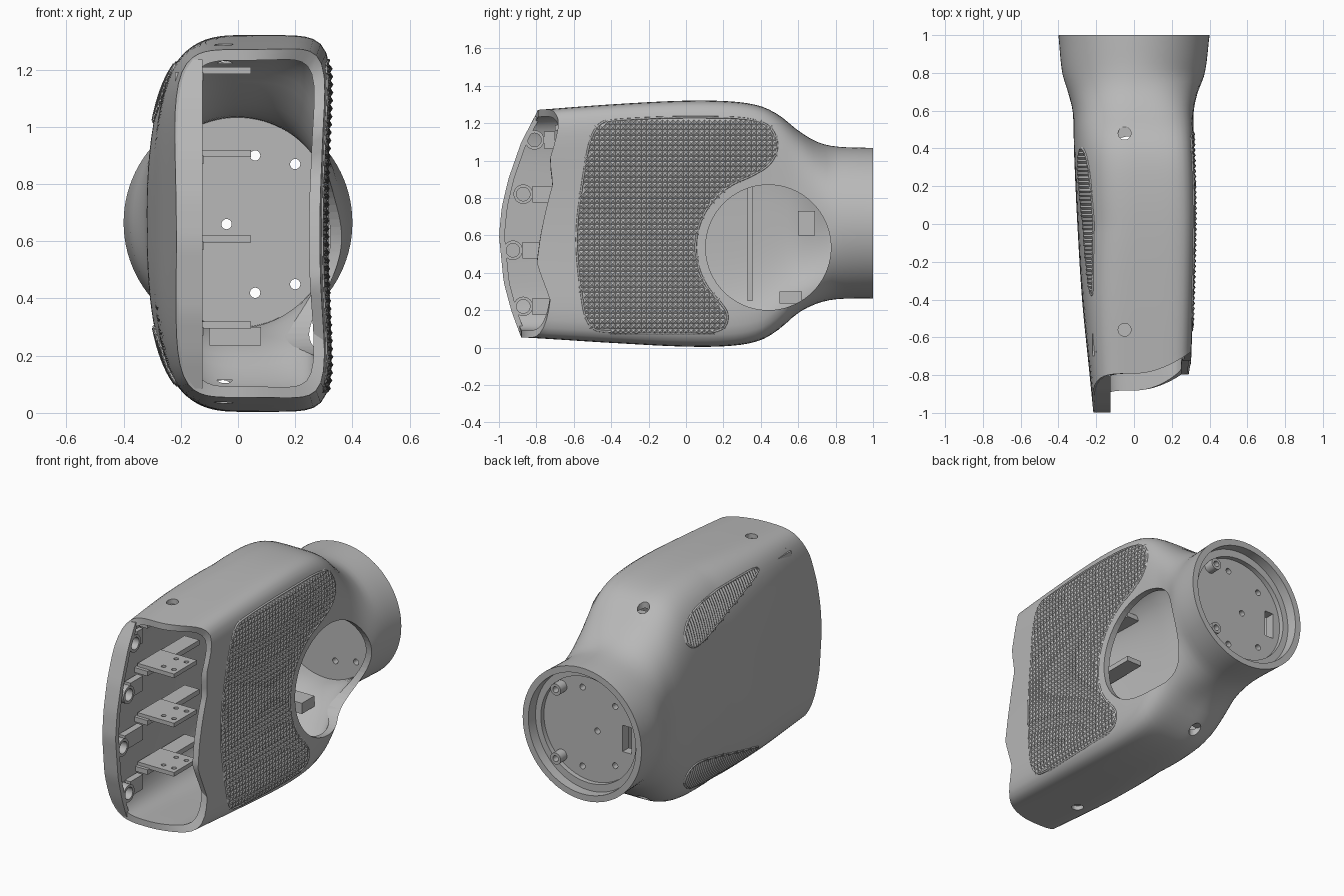
import bpy, bmesh, math
from mathutils import Matrix, Vector

if "Cube" in bpy.data.objects:
    bpy.data.objects.remove(bpy.data.objects["Cube"])

grey = bpy.data.materials.new("plain grey")
grey.use_nodes = True
grey.diffuse_color = (0.48, 0.48, 0.48, 1)
grey.node_tree.nodes["Principled BSDF"].inputs["Base Color"].default_value = grey.diffuse_color


def finish(name, bm, smooth=True):
    bmesh.ops.recalc_face_normals(bm, faces=bm.faces)
    mesh = bpy.data.meshes.new(name)
    bm.to_mesh(mesh)
    bm.free()
    mesh.materials.append(grey)
    ob = bpy.data.objects.new(name, mesh)
    bpy.context.collection.objects.link(ob)
    if smooth:
        smooth_shade(ob)
    return ob


def activate(ob):
    bpy.ops.object.select_all(action='DESELECT')
    ob.select_set(True)
    bpy.context.view_layer.objects.active = ob


def smooth_shade(ob):
    activate(ob)
    bpy.ops.object.shade_smooth_by_angle(angle=math.radians(30))


def add_box(bm, x, y, z):
    size = Matrix.Diagonal((x[1] - x[0], y[1] - y[0], z[1] - z[0], 1))
    mid = Matrix.Translation((sum(x) / 2, sum(y) / 2, sum(z) / 2))
    bmesh.ops.create_cube(bm, size=1, matrix=mid @ size)


def add_cylinder(bm, centre, radius, length, axis, sides=32):
    turn = Vector((0, 0, 1)).rotation_difference(Vector(axis)).to_matrix().to_4x4()
    bmesh.ops.create_cone(bm, cap_ends=True, segments=sides, radius1=radius, radius2=radius,
                          depth=length, matrix=Matrix.Translation(centre) @ turn)


def add_tube(bm, start, axis, outer, inner, length, sides=32):
    """Hollow cylinder running from start along axis."""
    turn = Vector((0, 0, 1)).rotation_difference(Vector(axis)).to_matrix()
    rings = []
    for i in range(sides):
        a = math.tau * i / sides
        rings.append([bm.verts.new(Vector(start) + turn @ Vector((r * math.cos(a), r * math.sin(a), h)))
                      for r, h in ((outer, 0), (outer, length), (inner, length), (inner, 0))])
    for i in range(sides):
        p, q = rings[i - 1], rings[i]
        for j in range(4):
            bm.faces.new((p[j - 1], p[j], q[j], q[j - 1]))


def cut(ob, bm):
    cutter = finish("cutter", bm, False)
    cutter.hide_render = True
    mod = ob.modifiers.new("cut", 'BOOLEAN')
    mod.operation, mod.object = 'DIFFERENCE', cutter
    activate(ob)
    bpy.ops.object.modifier_apply(modifier=mod.name)
    bpy.data.objects.remove(cutter)
    smooth_shade(ob)


def lerp_table(table, s):
    for (a, fa), (b, fb) in zip(table, table[1:]):
        if s <= b:
            return fa + (fb - fa) * max(0, (s - a) / (b - a))
    return table[-1][1]


# Cross-sections along the body: y, left, right, bottom, top, roundness
SECTIONS = [(-1, -.215, .31, .06, 1.255, 0), (-.8, -.235, .32, .05, 1.27, 0),
            (-.4, -.275, .335, .025, 1.3, 0), (0, -.3, .345, .005, 1.32, 0),
            (.25, -.312, .342, .01, 1.315, .03), (.4, -.318, .337, .04, 1.29, .15),
            (.5, -.32, .333, .1, 1.24, .35), (.6, -.325, .33, .185, 1.16, .6),
            (.7, -.35, .345, .235, 1.1, .85), (.8, -.38, .375, .258, 1.075, 1),
            (1, -.4, .4, .263, 1.067, 1)]
BACK_EDGE = [(.05, -.88), (.2, -.935), (.35, -.975), (.6, -1), (.75, -.985), (.9, -.95), (1.1, -.88), (1.27, -.79)]
PALM_EDGE = [(.05, -.76), (.26, -.72), (.45, -.78), (.6, -.75), (.87, -.69), (1, -.72), (1.2, -.67)]


def section(y):
    i = max(j for j in range(len(SECTIONS) - 1) if SECTIONS[j][0] <= y or j == 0)

    def slope(j, c):
        p, q = SECTIONS[max(j - 1, 0)], SECTIONS[min(j + 1, len(SECTIONS) - 1)]
        return (q[c] - p[c]) / (q[0] - p[0])
    p, q = SECTIONS[i], SECTIONS[i + 1]
    h = q[0] - p[0]
    s = (y - p[0]) / h
    return [p[c] + (q[c] - p[c]) * s * s * (3 - 2 * s)
            + h * s * (1 - s) * (slope(i, c) * (1 - s) - slope(i + 1, c) * s) for c in range(1, 6)]


def power(y, right, k):
    square = 7 if right else 3 + 2.5 * max(0, -y)
    return square + (2 - square) * min(1, max(0, k))


def skin(y, phi, wall=0):
    l, r, b, t, k = section(y)
    u, v = math.cos(phi), math.sin(phi)
    n = power(y, u > 0, k)
    m = (abs(u) ** n + abs(v) ** n) ** (-1 / n)
    u, v = u * m, v * m
    dip = .035 * (1 - k) * max(u, 0) * (1 - v * v)
    return Vector(((l + r) / 2 + ((r - l) / 2 - wall) * u - dip, y, (b + t) / 2 + ((t - b) / 2 - wall) * v))


def side_x(y, z, side):
    l, r, b, t, k = section(y)
    v = min(1, abs((2 * z - b - t) / (t - b)))
    n = power(y, side > 0, k)
    u = (1 - v ** n) ** (1 / n)
    dip = .035 * (1 - k) * u * (1 - v * v) if side > 0 else 0
    return (l + r) / 2 + side * u * (r - l) / 2 - dip


def front_edge(phi):
    p = skin(-.85, phi)
    back, palm = lerp_table(BACK_EDGE, p.z), lerp_table(PALM_EDGE, p.z)
    return back + (palm - back) * min(1, max(0, p.x / .3)) ** 2


# Hollow outer shell, lofted from the open front to the round wrist
bm = bmesh.new()
ROUND, ROWS = 96, 48
columns = []
for i in range(ROUND):
    phi = math.tau * i / ROUND
    y0 = front_edge(phi)
    ys = [y0 + (1 - y0) * j / ROWS for j in range(ROWS + 1)]
    columns.append([bm.verts.new(skin(y, phi)) for y in ys]
                   + [bm.verts.new(skin(y, phi, .038)) for y in reversed(ys)])
for i in range(ROUND):
    p, q = columns[i - 1], columns[i]
    for j in range(len(p)):
        bm.faces.new((p[j - 1], p[j], q[j], q[j - 1]))
shell = finish("outer_shell", bm)

# Round palm opening and screw recesses above and below
HOLE_Y, HOLE_Z = .44, .535
bm = bmesh.new()
add_cylinder(bm, (.38, HOLE_Y, HOLE_Z), .335, .5, (1, 0, 0), 72)
for y in (-.56, .48):
    bottom, top = section(y)[2:4]
    for z in (bottom - .02, top + .02):
        add_cylinder(bm, (-.05, y, z), .034, .1, (0, 0, 1), 24)
cut(shell, bm)

# Wrist plate with screw holes and cable slot
bm = bmesh.new()
add_cylinder(bm, (0, .88, .665), .37, .06, (0, 1, 0), 72)
plate = finish("wrist_plate", bm)
bm = bmesh.new()
holes = [(-.04, 0)] + [(x, s * h) for s in (-1, 1) for x, h in ((.06, .24), (.2, .21), (-.16, .18))]
for x, h in holes:
    add_cylinder(bm, (x, .88, .66 + h), .018, .2, (0, 1, 0), 20)
add_box(bm, (-.27, -.21), (.8, 1), (.58, .74))
cut(plate, bm)

bm = bmesh.new()
add_tube(bm, (0, .89, .665), (0, 1, 0), .37, .32, .05, 72)
for z in (.45, .87):
    add_tube(bm, (.2, .9, z), (0, 1, 0), .035, .018, .07, 24)
finish("wrist_ring_and_bosses", bm)

# Raised rim along the front edge of the back wall
bm = bmesh.new()
strip = []
for i in range(33):
    z = .085 + 1.15 * i / 32
    y = lerp_table(BACK_EDGE, z)
    x = min(side_x(y, z, -1) + .01, -.135)
    strip.append([bm.verts.new(c) for c in ((x, y, z), (-.125, y, z), (-.125, y + .03, z), (x, y + .03, z))])
for p, q in zip(strip, strip[1:]):
    for j in range(4):
        bm.faces.new((p[j - 1], p[j], q[j], q[j - 1]))
bm.faces.new(strip[0])
bm.faces.new(strip[-1])
finish("front_rim", bm)

# Finger mounts: screw tubes, blocks and perforated brackets
tubes, blocks, brackets, pins = (bmesh.new() for _ in range(4))
for y, z in ((-.81, 1.11), (-.87, .82), (-.925, .52), (-.87, .22)):
    add_tube(tubes, (-.185, y, z), (1, 0, 0), .052, .036, .06)
    add_box(blocks, (-.19, -.15), (y + .05, -.7), (z - .045, z + .045))
    add_box(blocks, (-.22, -.12), (-.7, -.2), (z + .05, z + .08))
    add_box(brackets, (-.2, .045), (-.68, -.46), (z + .075, z + .1))
    for x in (-.06, .01):
        for hole_y in (-.63, -.51):
            add_cylinder(pins, (x, hole_y, z + .09), .014, .08, (0, 0, 1), 12)
finish("finger_screw_tubes", tubes)
finish("finger_blocks", blocks, False)
cut(finish("finger_brackets", brackets), pins)

# Inner ribs and supports behind the palm opening
bm = bmesh.new()
add_box(bm, (-.28, -.21), (.33, .355), (.25, 1.07))
add_box(bm, (-.31, -.25), (.6, .69), (.6, .73))
add_box(bm, (-.1, .08), (.5, .62), (.235, .3))
finish("inner_ribs", bm, False)


def rounded(points, times=3):
    for _ in range(times):
        points = [p.lerp(q, f) for p, q in zip(points, points[1:] + points[:1]) for f in (.25, .75)]
    return points


def inside(p, outline):
    hit = False
    for a, b in zip(outline, outline[1:] + outline[:1]):
        if (a.y > p.y) != (b.y > p.y) and p.x < a.x + (b.x - a.x) * (p.y - a.y) / (b.y - a.y):
            hit = not hit
    return hit


def grip(name, outline, side, step, ridged):
    """Raised texture with a bead around it, following the side of the shell."""
    def on_side(y, z, lift):
        return bm.verts.new((side_x(y, z, side) + side * lift, y, z))
    bm = bmesh.new()
    for i in range(int(-.6 / step), int(.55 / step)):
        for j in range(int(1.3 / step)):
            y, z, h = i * step, j * step, step / 2
            if not inside(Vector((y, z)), outline):
                continue
            a, b, c, d = [on_side(y + s * h, z + t * h, .001) for s, t in ((-1, -1), (1, -1), (1, 1), (-1, 1))]
            if ridged:
                low, high = on_side(y, z - h, .009), on_side(y, z + h, .009)
                bm.faces.new((a, low, high, d))
                bm.faces.new((low, b, c, high))
            else:
                tip = on_side(y, z, .01)
                for p, q in ((a, b), (b, c), (c, d), (d, a)):
                    bm.faces.new((p, q, tip))
    finish(name, bm, False)
    curve = bpy.data.curves.new(name + "_border", 'CURVE')
    curve.dimensions, curve.bevel_depth, curve.bevel_resolution = '3D', .006, 1
    spline = curve.splines.new('POLY')
    spline.points.add(len(outline) - 1)
    spline.use_cyclic_u = True
    for point, p in zip(spline.points, outline):
        point.co = (side_x(p.x, p.y, side), p.x, p.y, 1)
    curve.materials.append(grey)
    bpy.context.collection.objects.link(bpy.data.objects.new(name + "_border", curve))


# Palm grip pad wrapping round the opening
pad = [Vector(p) for p in ((.23, .17), (.2, .085), (0, .075), (-.4, .08), (-.53, .1), (-.57, .35), (-.59, .6),
                           (-.56, .85), (-.5, 1.2), (-.35, 1.22), (0, 1.235), (.42, 1.225), (.5, 1.1), (.46, .98))]
for i in range(12):
    a = math.radians(105 + 125 * i / 11)
    pad.append(Vector((HOLE_Y + .39 * math.cos(a), HOLE_Z + .39 * math.sin(a))))
grip("palm_grip", rounded(pad), 1, .028, False)

# Tapered finger grips on the back of the hand, mirrored top and bottom
taper = [Vector(p) for p in ((-.48, 1.22), (0, 1.225), (.3, 1.2), (.42, 1.1), (.36, 1.01), (.2, 1.03), (-.1, 1.12))]
grip("upper_back_grip", rounded(taper), -1, .022, True)
grip("lower_back_grip", rounded([Vector((p.x, 1.32 - p.y)) for p in taper]), -1, .022, True)
